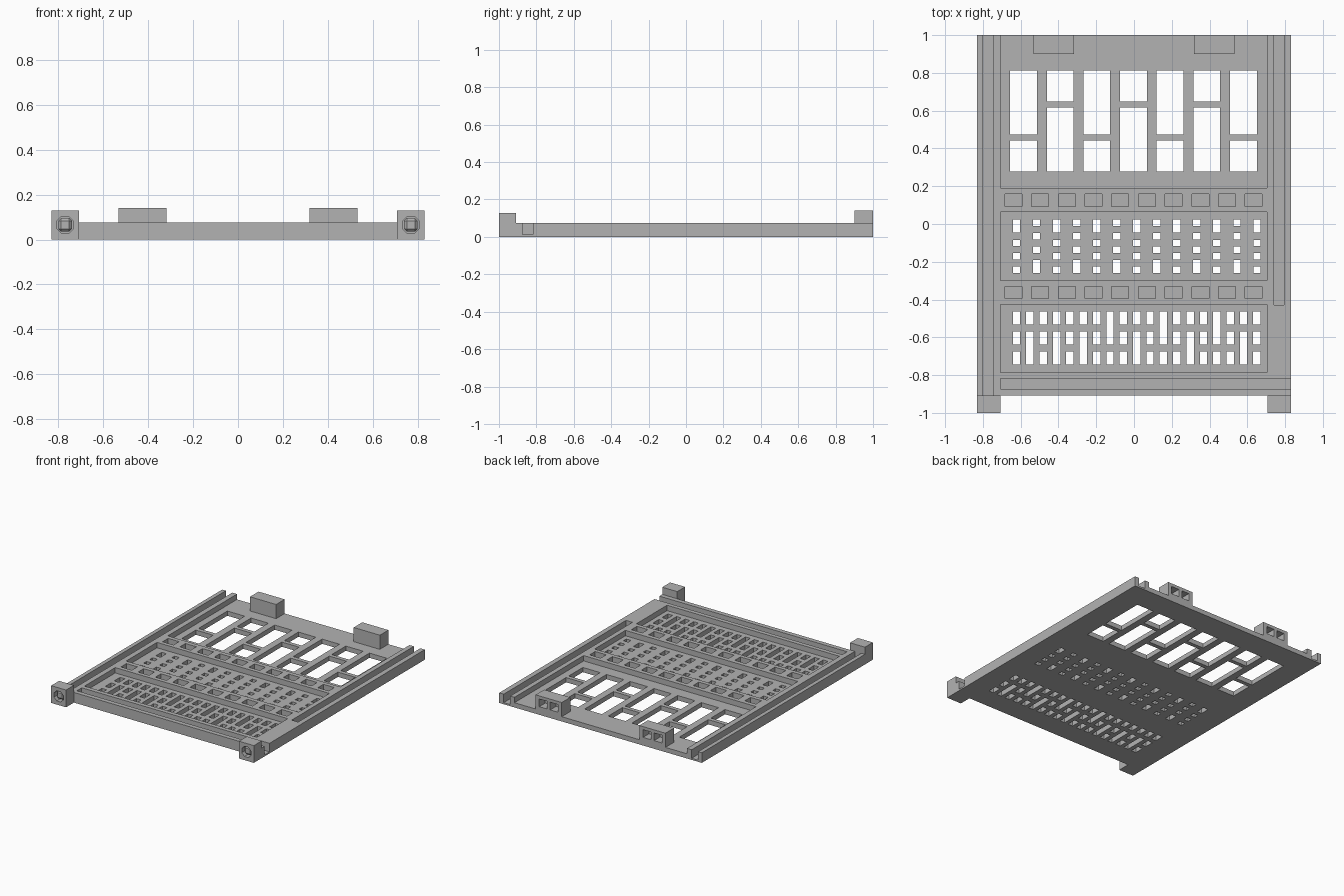
import bpy, bmesh, math
from mathutils import Matrix

if "Cube" in bpy.data.objects:
    bpy.data.objects.remove(bpy.data.objects["Cube"])

grey = bpy.data.materials.new("mid_grey")
grey.diffuse_color = (0.45, 0.45, 0.45, 1)
grey.use_nodes = True
grey.node_tree.nodes["Principled BSDF"].inputs["Base Color"].default_value = grey.diffuse_color


def add_box(bm, x0, x1, y0, y1, z0, z1):
    m = Matrix.Translation(((x0 + x1) / 2, (y0 + y1) / 2, (z0 + z1) / 2)) @ \
        Matrix.Diagonal((x1 - x0, y1 - y0, z1 - z0, 1))
    bmesh.ops.create_cube(bm, size=1, matrix=m)


def to_object(bm, name):
    me = bpy.data.meshes.new(name)
    bm.to_mesh(me)
    bm.free()
    me.materials.append(grey)
    ob = bpy.data.objects.new(name, me)
    bpy.context.collection.objects.link(ob)
    return ob


def boxes(name, items):
    bm = bmesh.new()
    for b in items:
        add_box(bm, *b)
    return to_object(bm, name)


def cut(target, cutter):
    cutter.hide_render = True
    mod = target.modifiers.new("cut", 'BOOLEAN')
    mod.operation = 'DIFFERENCE'
    mod.solver = 'EXACT'
    mod.object = cutter
    bpy.context.view_layer.objects.active = target
    bpy.ops.object.modifier_apply(modifier=mod.name)
    bpy.data.objects.remove(cutter, do_unlink=True)


TOP, FLOOR = 0.075, 0.035
plate = boxes("base_plate", [(-0.83, 0.83, -0.908, 1.0, 0, TOP)])

# recessed panels, rail grooves and the front cross channel
recesses = [
    (-0.708, 0.705, 0.19, 1.1, FLOOR, 0.2),
    (-0.708, 0.705, -0.298, 0.063, FLOOR, 0.2),
    (-0.708, 0.705, -0.785, -0.425, FLOOR, 0.2),
    (-0.80, -0.747, -0.95, 1.1, 0.012, 0.2),
    (0.74, 0.793, -0.43, 1.1, 0.012, 0.2),
    (-0.708, 0.9, -0.874, -0.817, 0.012, 0.2),
]
# two rows of small blind pockets
for y0, y1 in ((0.093, 0.158), (-0.395, -0.33)):
    for i in range(10):
        x = -0.638 + i * 0.1413
        recesses.append((x - 0.045, x + 0.045, y0, y1, 0.02, 0.2))
cut(plate, boxes("recess_cutter", recesses))

# large windows in a staggered pattern
holes = []
for i in range(7):
    x = -0.585 + i * 0.1941
    bar0, bar1 = ((0.443, 0.474), (0.618, 0.648))[i % 2]
    for y0, y1 in ((0.278, bar0), (bar1, 0.812)):
        holes.append((x - 0.071, x + 0.071, y0, y1, -0.1, 0.06))


# perforated panels: slots given as (first, last) cells of an eight-cell column
def slots(x, top, runs):
    p = 0.0355
    for a, b in runs:
        holes.append((x - 0.0195, x + 0.0195, top - (b + 1) * p + 0.001,
                      top - a * p - 0.001, -0.1, 0.06))


for i in range(13):
    runs = ((0, 1), (3, 3), (5, 5), (7, 7))
    if i % 2:
        runs = [(7 - b, 7 - a) for a, b in runs]
    slots(-0.622 + i * 0.1061, 0.024, runs)
for i in range(19):
    runs = ((0, 1), (3, 4), (6, 7))
    if i % 2:
        runs = ((0, 4), (6, 7)) if i in (7, 11, 15) else ((0, 1), (3, 7))
    slots(-0.622 + i * 0.0707, -0.462, runs)
cut(plate, boxes("hole_cutter", holes))

for side, s in (("left", -1), ("right", 1)):
    # front corner block with an octagonal socket
    cx, cz = s * 0.769, 0.065
    xa, xb = sorted((s * 0.83, s * 0.708))
    block = boxes(side + "_corner_block", [(xa, xb, -1.0, -0.908, 0, 0.128)])
    bm = bmesh.new()
    m = Matrix.Translation((cx, -0.99, cz)) @ Matrix.Rotation(math.pi / 2, 4, 'X') @ \
        Matrix.Rotation(math.pi / 8, 4, 'Z')
    bmesh.ops.create_cone(bm, cap_ends=True, segments=8, radius1=0.041, radius2=0.041,
                          depth=0.1, matrix=m)
    cut(block, to_object(bm, side + "_socket_cutter"))

    # chamfered plug inside the socket
    bm = bmesh.new()
    add_box(bm, cx - 0.03, cx + 0.03, -0.985, -0.93, cz - 0.03, cz + 0.03)
    bmesh.ops.bevel(bm, geom=bm.edges[:], offset=0.012, segments=1, affect='EDGES')
    to_object(bm, side + "_socket_plug")

    # rear connector block with two square openings
    c = s * 0.425
    conn = boxes(side + "_rear_connector", [(c - 0.107, c + 0.107, 0.9, 1.0, FLOOR, 0.14)])
    cut(conn, boxes(side + "_connector_cutter", [
        (c + t * 0.045 - 0.032, c + t * 0.045 + 0.032, 0.93, 1.1, 0.06, 0.117)
        for t in (-1, 1)]))
